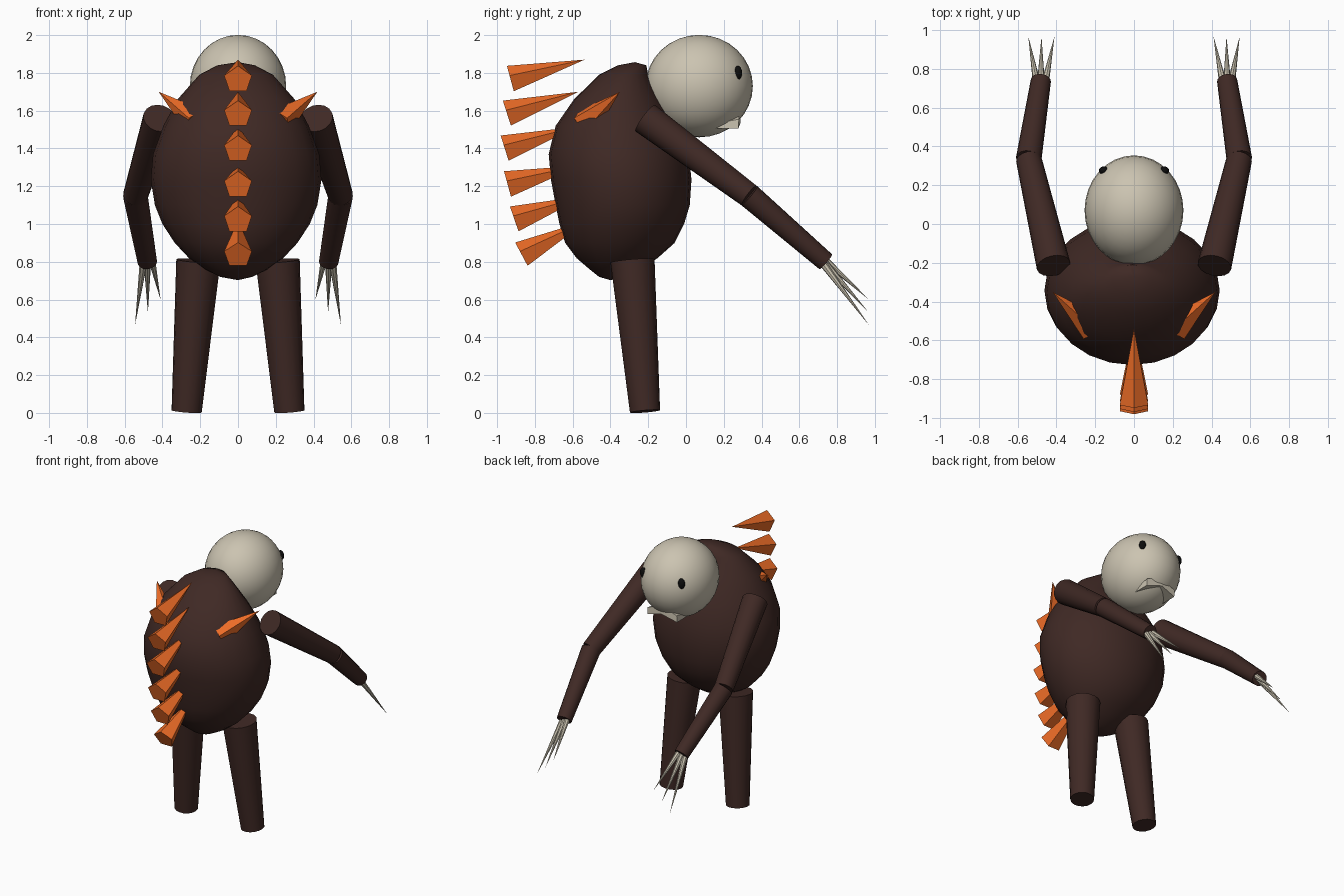
import bpy, bmesh, math
from mathutils import Vector, Matrix

if "Cube" in bpy.data.objects:
    bpy.data.objects.remove(bpy.data.objects["Cube"])


def material(name, rgb):
    m = bpy.data.materials.new(name)
    m.diffuse_color = (*rgb, 1)
    m.use_nodes = True
    m.node_tree.nodes["Principled BSDF"].inputs["Base Color"].default_value = m.diffuse_color
    return m


BROWN = material("dark_brown", (0.05, 0.022, 0.018))
BONE = material("bone", (0.60, 0.55, 0.44))
ORANGE = material("orange", (0.85, 0.15, 0.02))
BLACK = material("black", (0.004, 0.004, 0.004))


def finish(name, bm, mat, angle=None):
    bmesh.ops.recalc_face_normals(bm, faces=bm.faces)
    mesh = bpy.data.meshes.new(name)
    bm.to_mesh(mesh)
    bm.free()
    ob = bpy.data.objects.new(name, mesh)
    bpy.context.collection.objects.link(ob)
    mesh.materials.append(mat)
    if angle:
        bpy.ops.object.select_all(action='DESELECT')
        ob.select_set(True)
        bpy.context.view_layer.objects.active = ob
        bpy.ops.object.shade_smooth_by_angle(angle=math.radians(angle))
    return ob


def taper(name, a, b, r1, r2, sides, mat, angle=None):
    """Tapered cylinder or cone from a to b, first corner turned upwards."""
    a, b = Vector(a), Vector(b)
    z = (b - a).normalized()
    x = Vector((0, 0, 1)).cross(z) * -1
    x.normalize()
    y = z.cross(x)
    if y.z < 0:
        x, y = -x, -y
    m = Matrix((x, y, z)).transposed().to_4x4()
    m.translation = (a + b) / 2
    bm = bmesh.new()
    bmesh.ops.create_cone(bm, cap_ends=True, segments=sides, radius1=r1,
                          radius2=r2, depth=(b - a).length, matrix=m)
    bmesh.ops.remove_doubles(bm, verts=bm.verts, dist=1e-5)
    return finish(name, bm, mat, angle)


def ellipsoid(name, c, r, mat, seg=32, rings=16):
    bm = bmesh.new()
    m = Matrix.Translation(c) @ Matrix.Diagonal((*r, 1))
    bmesh.ops.create_uvsphere(bm, u_segments=seg, v_segments=rings, radius=1, matrix=m)
    return finish(name, bm, mat, 60)


# Egg-shaped body lofted from rings: z, y centre, y radius, x radius
rings = [(0.72, -0.39, 0.07, 0.085), (0.76, -0.375, 0.135, 0.165),
         (0.82, -0.365, 0.215, 0.25), (0.90, -0.35, 0.29, 0.325),
         (1.00, -0.34, 0.33, 0.39), (1.10, -0.335, 0.355, 0.43),
         (1.235, -0.343, 0.372, 0.452), (1.37, -0.356, 0.371, 0.44),
         (1.52, -0.365, 0.325, 0.385), (1.66, -0.358, 0.235, 0.31),
         (1.79, -0.33, 0.13, 0.195), (1.84, -0.285, 0.075, 0.10)]
bm = bmesh.new()
N = 24
loops = []
for z, yc, ry, rx in rings:
    loops.append([bm.verts.new((rx * math.cos(t) - 0.01, yc + ry * math.sin(t), z))
                  for t in (2 * math.pi * i / N for i in range(N))])
bottom = bm.verts.new((0, -0.40, 0.703))
top = bm.verts.new((0, -0.27, 1.857))
for i in range(N):
    j = (i + 1) % N
    for lo, hi in zip(loops, loops[1:]):
        bm.faces.new((lo[i], lo[j], hi[j], hi[i]))
    bm.faces.new((bottom, loops[0][j], loops[0][i]))
    bm.faces.new((top, loops[-1][i], loops[-1][j]))
finish("body", bm, BROWN, 60)

# Head
ellipsoid("head", (0, 0.07, 1.73), (0.255, 0.284, 0.271), BONE)

# Beak: an arched bar, sections of (y, z) at the ends and middle
end = [(0.28, 1.555), (0.277, 1.505), (0.15, 1.505), (0.15, 1.53)]
mid = [(0.283, 1.60), (0.29, 1.54), (0.15, 1.53), (0.15, 1.58)]
bm = bmesh.new()
secs = [[bm.verts.new((x, y, z)) for y, z in s]
        for x, s in ((-0.12, end), (0, mid), (0.12, end))]
for p, q in zip(secs, secs[1:]):
    for i in range(4):
        bm.faces.new((p[i], p[(i + 1) % 4], q[(i + 1) % 4], q[i]))
bm.faces.new(secs[0])
bm.faces.new(secs[-1])
finish("beak", bm, BONE)

# Back spikes: wide end outwards; (y, z) of the base centre and of the tip
spikes = [((-0.928, 1.763), (-0.537, 1.87)), ((-0.946, 1.58), (-0.57, 1.70)),
          ((-0.958, 1.395), (-0.577, 1.515)), ((-0.943, 1.205), (-0.56, 1.31)),
          ((-0.907, 1.02), (-0.53, 1.15)), ((-0.868, 0.834), (-0.52, 1.02))]
for i, (base, tip) in enumerate(spikes):
    taper(f"back_spike_{i + 1}", (0, *base), (0, *tip), 0.077, 0, 5, ORANGE)

# Paired parts
for s, side in ((-1, "left"), (1, "right")):
    ellipsoid(f"eye_{side}", (s * 0.155, 0.275, 1.80), (0.026, 0.022, 0.038), BLACK, 16, 8)
    taper(f"shoulder_spike_{side}", (s * 0.22, -0.53, 1.54), (s * 0.42, -0.35, 1.70),
          0.077, 0, 5, ORANGE)
    taper(f"leg_{side}", (s * 0.272, -0.217, 0.008), (s * 0.21, -0.283, 0.805),
          0.08, 0.117, 16, BROWN, 40)
    shoulder = (s * 0.415, -0.215, 1.56)
    elbow = (s * 0.543, 0.335, 1.15)
    wrist = (s * 0.48, 0.74, 0.80)
    taper(f"upper_arm_{side}", shoulder, elbow, 0.088, 0.066, 16, BROWN, 40)
    taper(f"forearm_{side}", elbow, wrist, 0.066, 0.052, 16, BROWN, 40)
    # Three claws fanning out from the wrist
    for k, (x, z) in enumerate(((0.41, 0.60), (0.477, 0.53), (0.545, 0.465))):
        taper(f"claw_{side}_{k + 1}", (s * (0.48 + (k - 1) * 0.022), 0.73, 0.815 - k * 0.015),
              (s * x, 0.968, z), 0.02, 0, 8, BONE, 40)
